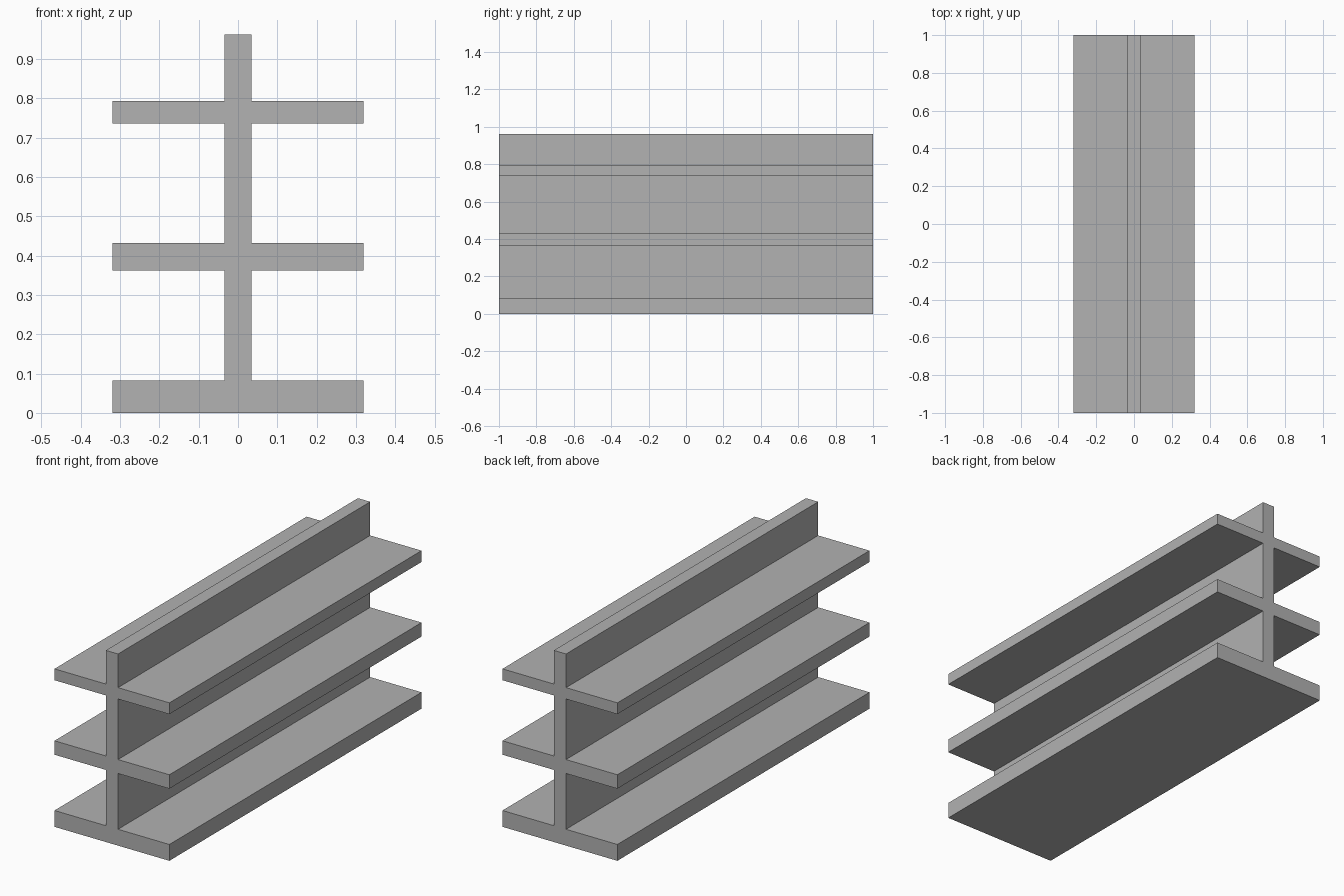
import bpy
import bmesh

if "Cube" in bpy.data.objects:
    bpy.data.objects.remove(bpy.data.objects["Cube"], do_unlink=True)

LENGTH = 2.0
HEIGHT = 0.962
POST = 0.034      # half thickness of the upright panel
REACH = 0.319     # half width of the shelves
SHELVES = [(0.0, 0.082), (0.362, 0.432), (0.736, 0.793)]

# Plain grey finish
grey = bpy.data.materials.new("plain_grey")
grey.use_nodes = True
colour = (0.445, 0.445, 0.445, 1.0)
grey.diffuse_color = colour
grey.node_tree.nodes["Principled BSDF"].inputs["Base Color"].default_value = colour

# Right half of the cross-section, from the base up to the top of the panel
half = []
for low, high in SHELVES:
    if low > 0:
        half.append((POST, low))
    half += [(REACH, low), (REACH, high), (POST, high)]
half.append((POST, HEIGHT))
outline = half + [(-x, z) for x, z in reversed(half)]

# Upright panel with its shelves, extruded front to back as one solid
bm = bmesh.new()
front = bm.faces.new([bm.verts.new((x, -LENGTH / 2, z)) for x, z in outline])
extruded = bmesh.ops.extrude_face_region(bm, geom=[front], use_keep_orig=True)
moved = [v for v in extruded["geom"] if isinstance(v, bmesh.types.BMVert)]
bmesh.ops.translate(bm, verts=moved, vec=(0, LENGTH, 0))
bmesh.ops.recalc_face_normals(bm, faces=bm.faces)

mesh = bpy.data.meshes.new("shelf_rack")
bm.to_mesh(mesh)
bm.free()
mesh.materials.append(grey)
rack = bpy.data.objects.new("shelf_rack", mesh)
bpy.context.collection.objects.link(rack)
